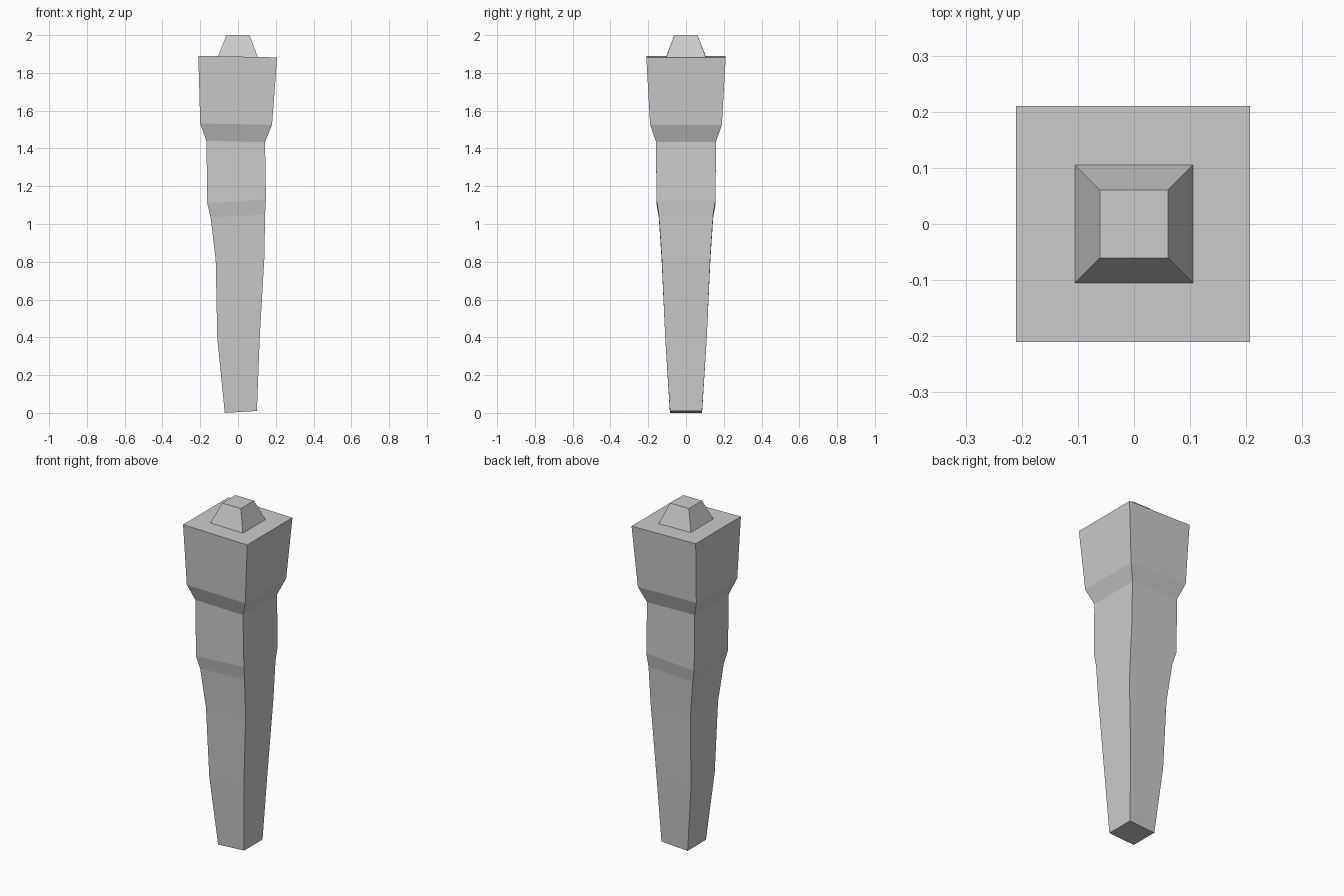
import bpy, bmesh

if "Cube" in bpy.data.objects:
    bpy.data.objects.remove(bpy.data.objects["Cube"])

# Square cross-sections, bottom to top: left x, left z, right x, right z, half depth
RINGS = [
    (-0.07, 0.00, 0.10, 0.01, 0.085),
    (-0.11, 0.40, 0.115, 0.40, 0.11),
    (-0.118, 0.81, 0.14, 0.83, 0.129),
    (-0.145, 1.035, 0.143, 1.05, 0.144),
    (-0.163, 1.11, 0.148, 1.13, 0.157),
    (-0.167, 1.44, 0.143, 1.433, 0.158),
    (-0.20, 1.532, 0.18, 1.525, 0.19),
    (-0.21, 1.89, 0.207, 1.882, 0.21),
    # small tapered peg on the top
    (-0.105, 1.888, 0.105, 1.884, 0.105),
    (-0.061, 2.00, 0.061, 2.00, 0.061),
]


def loft(name, rings):
    """Skin a stack of four-sided sections and cap both ends."""
    bm = bmesh.new()
    loops = []
    for xl, zl, xr, zr, d in rings:
        loops.append([bm.verts.new(p) for p in
                      ((xl, -d, zl), (xr, -d, zr), (xr, d, zr), (xl, d, zl))])
    for low, high in zip(loops, loops[1:]):
        for i in range(4):
            j = (i + 1) % 4
            bm.faces.new((low[i], low[j], high[j], high[i]))
    bm.faces.new(loops[0][::-1])
    bm.faces.new(loops[-1])
    bmesh.ops.recalc_face_normals(bm, faces=bm.faces)
    mesh = bpy.data.meshes.new(name)
    bm.to_mesh(mesh)
    bm.free()
    obj = bpy.data.objects.new(name, mesh)
    bpy.context.collection.objects.link(obj)
    return obj


# Tapered post with its top peg
loft("tapered_post", RINGS)
